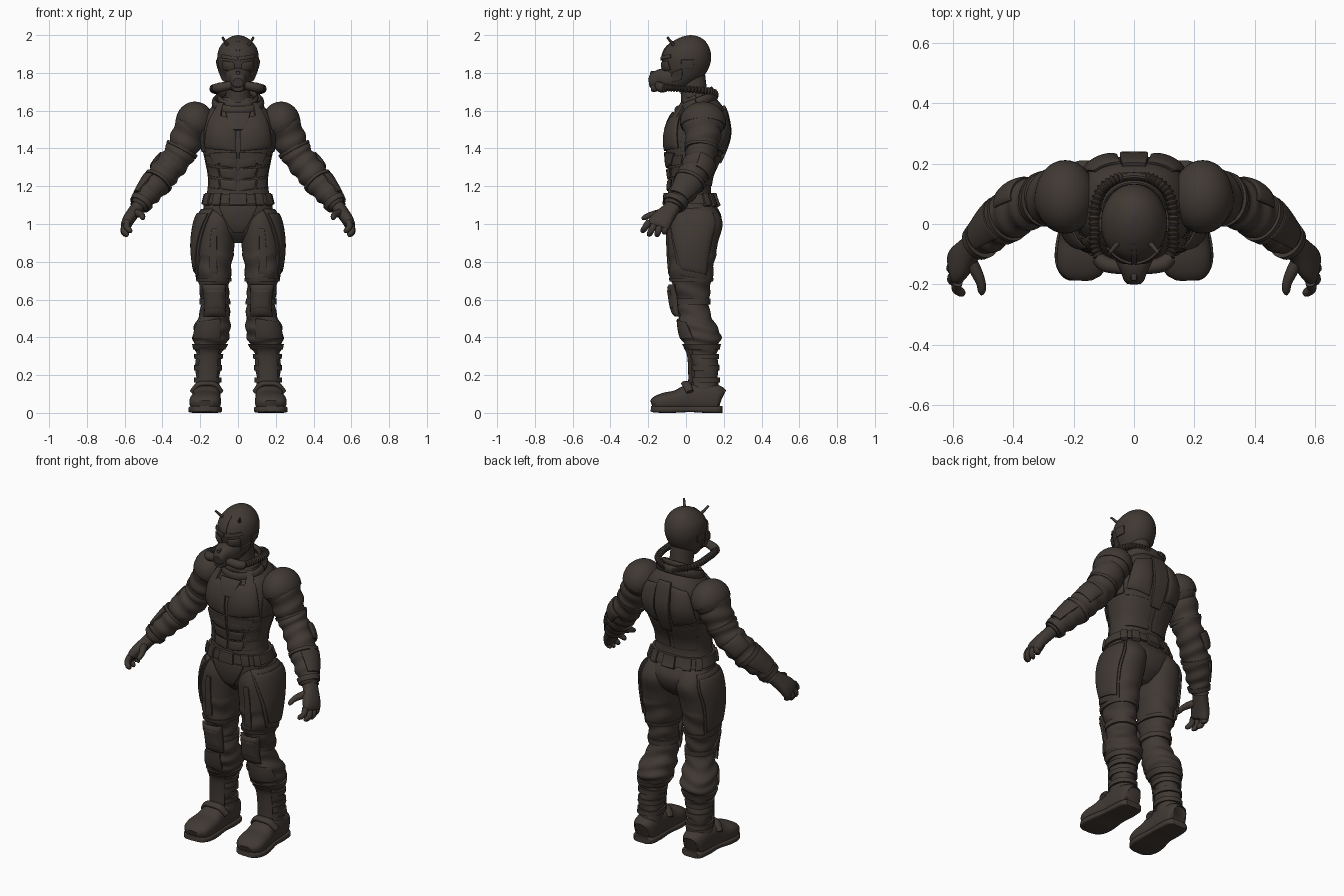
import bpy, bmesh, math
from mathutils import Vector

X, Y, Z = Vector((1, 0, 0)), Vector((0, 1, 0)), Vector((0, 0, 1))
suit = bpy.data.materials.new("dark_brown_suit")
suit.diffuse_color = (0.052, 0.041, 0.034, 1)


def add_object(name, bm, mirror=False, thick=0, bevel=0):
    me = bpy.data.meshes.new(name)
    bm.to_mesh(me)
    bm.free()
    me.materials.append(suit)
    ob = bpy.data.objects.new(name, me)
    bpy.context.collection.objects.link(ob)
    if thick:
        m = ob.modifiers.new("thickness", 'SOLIDIFY')
        m.thickness, m.offset = thick, -1
    if bevel:
        m = ob.modifiers.new("edge", 'BEVEL')
        m.width, m.segments, m.limit_method, m.angle_limit = bevel, 2, 'ANGLE', math.radians(50)
    if mirror:
        ob.modifiers.new("mirror", 'MIRROR').use_mirror_merge = False
    return ob


class Form:
    """Smooth body surface through elliptical rings (x, y, z, half width, half depth)."""

    def __init__(self, rings, axis=None, ref=Y, power=2.0, wrinkle=None):
        self.r, self.axis, self.ref, self.power, self.wrinkle = rings, axis, ref, power, wrinkle
        self.top = len(rings) - 1

    def ring(self, t):
        i = min(max(int(t), 0), self.top - 1)
        f = t - i
        p = [self.r[min(max(i + k, 0), self.top)] for k in (-1, 0, 1, 2)]
        return [0.5 * (2 * b + (c - a) * f + (2 * a - 5 * b + 4 * c - d) * f * f
                       + (3 * b - a - 3 * c + d) * f ** 3) for a, b, c, d in zip(*p)]

    def at(self, z):
        if not self.axis:
            return z
        lo, hi = 0, self.top
        for _ in range(25):
            mid = (lo + hi) / 2
            lo, hi = (mid, hi) if self.ring(mid)[2] < z else (lo, mid)
        return lo

    def point(self, deg, t, grow=0.0, wrinkled=False):
        x, y, z, a, b = self.ring(t)
        c = Vector((x, y, z))
        if self.axis:
            T = self.axis
        else:
            T = (Vector(self.ring(min(t + .05, self.top))[:3]) - Vector(self.ring(max(t - .05, 0))[:3])).normalized()
        V = (self.ref - T * self.ref.dot(T)).normalized()
        U = V.cross(T)
        if wrinkled and self.wrinkle:
            grow += self.wrinkle(t, math.radians(deg))
        ca, sa = math.cos(math.radians(deg)), math.sin(math.radians(deg))
        e = 2 / self.power
        ca, sa = math.copysign(abs(ca) ** e, ca), math.copysign(abs(sa) ** e, sa)
        return c + U * ca * max(a + grow, .001) + V * sa * max(b + grow, .001)

    def build(self, name, sides=32, steps=6, mirror=False):
        bm = bmesh.new()
        n = self.top * steps
        g = [[bm.verts.new(self.point(360 * k / sides, j / steps, 0, True)) for k in range(sides)]
             for j in range(n + 1)]
        for j in range(n):
            for k in range(sides):
                m = (k + 1) % sides
                bm.faces.new((g[j][k], g[j][m], g[j + 1][m], g[j + 1][k]))
        bm.faces.new(g[0][::-1])
        bm.faces.new(g[-1])
        add_object(name, bm, mirror)
        return self

    def plate(self, name, bl, br, tr, tl, grow=.012, mirror=True, dome=0, n=12, bevel=.004):
        """Armour patch between four (angle, height) corners, raised off the surface."""
        bm = bmesh.new()
        c = [(d, self.at(z)) for d, z in (bl, br, tr, tl)]
        g = []
        for j in range(n + 1):
            row, v = [], j / n
            for i in range(n + 1):
                u = i / n
                w = ((1 - u) * (1 - v), u * (1 - v), u * v, (1 - u) * v)
                d, t = (sum(wk * ck[q] for wk, ck in zip(w, c)) for q in (0, 1))
                h = grow + dome * (16 * u * v * (1 - u) * (1 - v)) ** .5
                row.append(bm.verts.new(self.point(d, t, h)))
            g.append(row)
        for j in range(n):
            for i in range(n):
                bm.faces.new((g[j][i], g[j][i + 1], g[j + 1][i + 1], g[j + 1][i]))
        add_object(name, bm, mirror, thick=grow + .012, bevel=bevel)

    def band(self, name, z0, z1, grow=.012, mirror=False):
        """Strap around the whole surface."""
        bm = bmesh.new()
        rows = [[bm.verts.new(self.point(7.5 * k, self.at(z), h)) for k in range(48)]
                for z, h in ((z0, -.01), (z0, grow), (z1, grow), (z1, -.01))]
        for p, q in zip(rows, rows[1:]):
            for k in range(48):
                m = (k + 1) % 48
                bm.faces.new((p[k], p[m], q[m], q[k]))
        add_object(name, bm, mirror)


def box(name, center, size, mirror=False, bevel=.008):
    bm = bmesh.new()
    bmesh.ops.create_cube(bm, size=1)
    for v in bm.verts:
        v.co = Vector(center) + Vector([p * s for p, s in zip(v.co, size)])
    add_object(name, bm, mirror, bevel=bevel)


# torso and its armour
torso = Form([(0, .04, .90, .05, .06), (0, .045, .96, .13, .12), (0, .045, 1.04, .182, .142),
              (0, .025, 1.12, .178, .122), (0, .02, 1.18, .162, .112), (0, .025, 1.25, .16, .115),
              (0, .035, 1.32, .172, .135), (0, .05, 1.40, .188, .155), (0, .062, 1.48, .193, .163),
              (0, .07, 1.56, .178, .145), (0, .08, 1.62, .14, .115), (0, .07, 1.67, .085, .085)],
             axis=Z, power=2.4).build("torso", 40)
torso.plate("chest_plate", (-88.5, 1.385), (-30, 1.40), (-42, 1.585), (-88.5, 1.565), .012, dome=.012)
torso.plate("sternum_plate", (-96, 1.50), (-84, 1.50), (-72, 1.595), (-108, 1.595), .02, False)
torso.plate("side_chest_plate", (-26, 1.38), (25, 1.38), (20, 1.50), (-26, 1.50), .008)
for k, z in enumerate((1.175, 1.235, 1.295)):
    torso.plate(f"abdomen_plate_{k}", (-89, z), (-62, z + .01), (-58, z + .062), (-89, z + .055), .008, dome=.006)
    torso.plate(f"flank_plate_{k}", (-58, z + .01), (-22, z + .02), (-20, z + .07), (-55, z + .06), .006)
torso.plate("rib_arch_plate", (-89, 1.345), (-50, 1.31), (-40, 1.375), (-89, 1.38), .012)
torso.plate("shoulder_blade_plate", (30, 1.40), (78, 1.37), (78, 1.61), (42, 1.59), .010, dome=.012)
torso.plate("spine_plate", (83, 1.32), (97, 1.32), (102, 1.63), (78, 1.63), .016, False)
torso.plate("lower_back_plate", (35, 1.20), (88, 1.20), (88, 1.35), (28, 1.37), .006)
torso.plate("shoulder_strap", (-66, 1.56), (-46, 1.56), (-46, 1.645), (-60, 1.645), .018)
torso.plate("groin_plate", (-98, .95), (-82, .95), (-62, 1.10), (-118, 1.10), .012, False)

# belt with buckle and pouches
torso.band("belt", 1.105, 1.16, .014)
torso.plate("belt_buckle", (-100, 1.10), (-80, 1.10), (-80, 1.165), (-100, 1.165), .026, False)
torso.plate("belt_rear_box", (82, 1.10), (98, 1.10), (98, 1.165), (82, 1.165), .028, False)
for k, d in enumerate((-58, -32, 35, 60)):
    torso.plate(f"belt_pouch_{k}", (d - 8, 1.10), (d + 8, 1.10), (d + 8, 1.165), (d - 8, 1.165), .024, n=4)

# legs with cloth folds
leg = Form([(.162, .10, .08, .065, .078), (.16, .098, .20, .064, .072), (.155, .092, .31, .068, .074),
            (.148, .082, .36, .085, .092), (.142, .078, .41, .097, .108), (.134, .058, .47, .093, .098),
            (.122, .04, .54, .077, .084), (.124, .035, .62, .074, .088), (.128, .028, .70, .085, .108),
            (.128, .03, .80, .098, .122), (.124, .036, .90, .107, .133), (.114, .048, 1.0, .105, .146),
            (.105, .045, 1.07, .09, .12), (.09, .04, 1.11, .06, .08)], axis=Z, power=2.2,
           wrinkle=lambda t, a: .0045 * math.sin(t * 5.5 + 1.5 * math.sin(2 * a)) * (t < 9.5))
leg.build("leg", 36, 8, True)
leg.plate("thigh_plate_rim", (-30, .73), (42, .70), (48, 1.08), (-74, 1.08), .008)
leg.plate("thigh_plate", (-24, .76), (36, .73), (42, 1.06), (-64, 1.06), .016, dome=.006)
leg.plate("inner_thigh_strip", (-100, .74), (-78, .73), (-80, .98), (-92, .98), .008)
leg.plate("knee_pad", (-125, .51), (-55, .51), (-50, .68), (-130, .68), .016, dome=.026)
leg.plate("knee_cap", (-112, .55), (-68, .55), (-66, .65), (-114, .65), .036, dome=.008)
leg.band("knee_strap", .575, .605, .008, True)
leg.band("thigh_strap", .695, .715, .008, True)
leg.plate("calf_guard", (-120, .39), (-20, .39), (-30, .48), (-110, .50), .008)

# boots
leg.band("boot_cuff", .335, .365, .010, True)
for k, z in enumerate((.16, .225, .285)):
    leg.band(f"boot_strap_{k}", z, z + .028, .009, True)
leg.plate("shin_plate", (-130, .15), (-50, .15), (-52, .345), (-128, .345), .014)
Form([(.163, .188, .07, .04, .05), (.163, .17, .075, .062, .07), (.164, .10, .08, .070, .078),
      (.166, .02, .078, .073, .074), (.170, -.05, .064, .080, .056), (.174, -.11, .058, .083, .050),
      (.177, -.155, .05, .074, .040), (.178, -.180, .042, .045, .026)],
     ref=Z, power=2.7).build("boot", 32, 5, True)
Form([(.163, .192, .018, .048, .018), (.163, .17, .018, .068, .018), (.164, .10, .018, .074, .018),
      (.166, .02, .020, .075, .016), (.172, -.07, .018, .088, .018), (.176, -.13, .018, .086, .018),
      (.178, -.17, .020, .066, .017), (.178, -.186, .022, .035, .014)],
     ref=Z, power=5).build("boot_sole", 32, 4, True)
Form([(.09, .02, .11, .015, .02), (.12, .005, .148, .015, .024), (.165, 0, .155, .015, .026),
      (.21, .005, .148, .015, .024), (.242, .02, .11, .015, .02)], ref=Y).build("instep_strap", 16, 5, True)

# arms with sleeve folds
arm = Form([(.20, .09, 1.57, .075, .085), (.24, .09, 1.52, .092, .10), (.285, .085, 1.42, .084, .088),
            (.328, .075, 1.345, .080, .080), (.385, .045, 1.275, .078, .080), (.44, .008, 1.205, .073, .076),
            (.49, -.038, 1.143, .060, .062), (.53, -.07, 1.09, .045, .048)],
           wrinkle=lambda t, a: .005 * math.sin(t * 8 + 1.8 * math.sin(a)))
arm.build("arm", 32, 8, True)
arm.band("upper_arm_strap", 2.2, 2.4, .007, True)
arm.band("forearm_strap", 4.6, 4.8, .007, True)
arm.band("glove_cuff", 6.35, 6.7, .010, True)
arm.plate("elbow_pad", (80, 3.2), (175, 3.2), (170, 4.2), (85, 4.2), .010, dome=.010)
arm.plate("forearm_guard", (105, 4.85), (235, 4.85), (220, 6.2), (115, 6.2), .010)

# shoulder pads: domes trimmed across the arm direction
for name, low, size in (("shoulder_pad", .025, 1.0), ("lower_shoulder_pad", .058, .95)):
    bm = bmesh.new()
    bmesh.ops.create_uvsphere(bm, u_segments=32, v_segments=20, radius=1)
    for v in bm.verts:
        v.co = Vector((.228 + v.co.x * .102 * size, .09 + v.co.y * .122 * size, 1.54 + v.co.z * .108 * size))
    d = Vector((.45, 0, -.9)).normalized()
    bmesh.ops.bisect_plane(bm, geom=bm.verts[:] + bm.edges[:] + bm.faces[:],
                           plane_co=Vector((.228, .09, 1.54)) + d * low, plane_no=d, clear_outer=True)
    add_object(name, bm, True, thick=.014, bevel=.004)

# gloved hands
Form([(.525, -.065, 1.098, .035, .042), (.55, -.09, 1.065, .034, .046), (.578, -.125, 1.025, .032, .058),
      (.592, -.145, .995, .027, .060), (.595, -.15, .985, .015, .05)], power=2.5).build("palm", 20, 5, True)
for name, base, tip in (("index", (.585, -.193, 1.015), (.570, -.235, .955)),
                        ("middle", (.595, -.167, .998), (.590, -.20, .935)),
                        ("ring", (.598, -.137, .992), (.592, -.157, .932)),
                        ("little", (.595, -.108, .995), (.588, -.115, .945))):
    b, e = Vector(base), Vector(tip)
    m = (b + e) / 2 + Vector((.012, 0, 0))
    Form([(*b, .017, .018), (*m, .016, .017), (*b.lerp(e, .85), .014, .014), (*e, .006, .006)]
         ).build(name + "_finger", 12, 4, True)
Form([(.55, -.11, 1.06, .022, .024), (.525, -.155, 1.055, .02, .02), (.508, -.195, 1.045, .016, .016),
      (.505, -.222, 1.033, .013, .013), (.506, -.234, 1.026, .005, .005)], ref=Z).build("thumb", 12, 4, True)

# neck and tilted collar
Form([(0, .06, 1.60, .085, .085), (0, .045, 1.68, .066, .072), (0, .03, 1.80, .062, .07)],
     axis=Z).build("neck", 28)
for name, w, lift, r in (("collar", .125, 0, .026), ("inner_collar", .098, .028, .018)):
    loop = []
    for k in range(25):
        a = 2 * math.pi * k / 24
        s = math.sin(a)
        loop.append((w * math.cos(a), .055 + w * .82 * s, 1.64 + lift + .042 * s, r * .55, r))
    Form(loop, ref=Z).build(name, 14, 3)

# head
head = Form([(0, -.05, 1.705, .035, .04), (0, -.035, 1.74, .064, .08), (0, -.008, 1.78, .086, .10),
             (0, 0, 1.83, .104, .122), (0, .003, 1.88, .11, .13), (0, .008, 1.93, .100, .117),
             (0, .018, 1.97, .070, .082), (0, .024, 1.992, .036, .042), (0, .026, 2.0, .004, .005)],
            axis=Z).build("head", 36)
head.plate("goggle", (-82, 1.80), (-42, 1.815), (-46, 1.865), (-80, 1.855), .008, dome=.008)
head.plate("brow_ridge", (-89, 1.865), (-38, 1.88), (-42, 1.90), (-89, 1.885), .008)
head.plate("crown_ridge", (-95, 1.885), (-85, 1.885), (-85, 1.97), (-95, 1.97), .005, False)
head.plate("cheek_guard", (-50, 1.745), (-5, 1.76), (-10, 1.82), (-38, 1.80), .008)
head.plate("ear_disc", (-12, 1.82), (18, 1.82), (18, 1.87), (-12, 1.87), .007)
Form([(.05, -.06, 1.94, .010, .010), (.066, -.078, 1.962, .008, .008), (.082, -.098, 1.988, .006, .006)]
     ).build("head_spike", 10, 2, True)

# breathing mask with filters and ribbed hoses
Form([(0, -.07, 1.775, .072, .058), (0, -.12, 1.77, .062, .054), (0, -.155, 1.762, .045, .048),
      (0, -.185, 1.752, .034, .034), (0, -.197, 1.75, .024, .022)], ref=Z, power=2.5).build("mask", 24, 4)
Form([(0, -.135, 1.735, .042, .026), (0, -.17, 1.725, .036, .026), (0, -.187, 1.722, .026, .02)],
     ref=Z, power=3).build("mask_chin", 20, 4)
box("mask_ridge", (0, -.172, 1.79), (.022, .035, .04))
Form([(.03, -.145, 1.735, .022, .022), (.07, -.14, 1.728, .024, .024), (.10, -.13, 1.722, .026, .026),
      (.122, -.11, 1.72, .022, .022)], ref=Z).build("mask_filter", 16, 4, True)
Form([(.105, -.125, 1.722, .017, .017), (.128, -.08, 1.72, .017, .017), (.130, -.02, 1.716, .017, .017),
      (.129, .05, 1.711, .017, .017), (.108, .112, 1.705, .017, .017), (.06, .148, 1.695, .017, .017),
      (.022, .152, 1.68, .017, .017)], ref=Z,
     wrinkle=lambda t, a: .0035 * math.sin(t * 2 * math.pi * 4)).build("ribbed_hose", 12, 24, True)

# bake modifiers and shade smooth with crisp edges
bpy.ops.object.select_all(action='SELECT')
bpy.context.view_layer.objects.active = bpy.context.selected_objects[0]
bpy.ops.object.convert(target='MESH')
bpy.ops.object.shade_smooth_by_angle(angle=math.radians(40))
